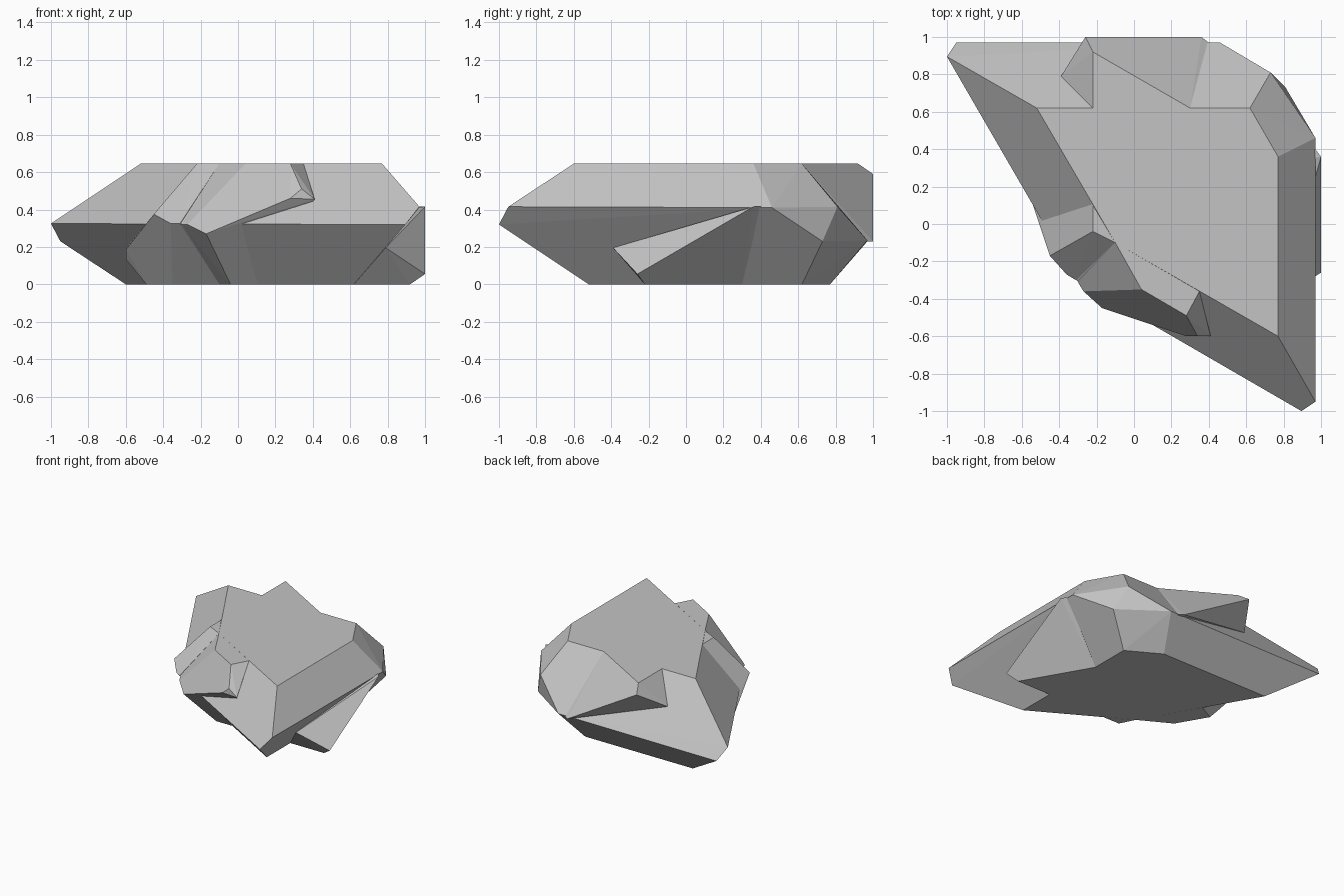
import bpy
import bmesh
import math

cube = bpy.data.objects.get("Cube")
if cube:
    bpy.data.objects.remove(cube, do_unlink=True)

H = 0.645  # slab height

stone = bpy.data.materials.new("stone_grey")
stone.use_nodes = True
grey = (0.55, 0.55, 0.55, 1)
stone.diffuse_color = grey
bsdf = stone.node_tree.nodes["Principled BSDF"]
bsdf.inputs["Base Color"].default_value = grey
bsdf.inputs["Roughness"].default_value = 0.9


def flipped(points):
    """Half turn about the horizontal diagonal axis at mid height."""
    return [(y, x, H - z) for x, y, z in points]


def chunk(name, points):
    """Faceted convex rock chunk around the given corners."""
    bm = bmesh.new()
    for p in points:
        bm.verts.new(p)
    hull = bmesh.ops.convex_hull(bm, input=bm.verts[:])
    loose = {g for g in hull["geom_interior"] + hull["geom_unused"]
             if isinstance(g, bmesh.types.BMVert)}
    bmesh.ops.delete(bm, geom=list(loose), context='VERTS')
    bmesh.ops.dissolve_limit(bm, angle_limit=math.radians(2),
                             verts=bm.verts[:], edges=bm.edges[:])
    bmesh.ops.recalc_face_normals(bm, faces=bm.faces[:])
    mesh = bpy.data.meshes.new(name)
    bm.to_mesh(mesh)
    bm.free()
    mesh.materials.append(stone)
    obj = bpy.data.objects.new(name, mesh)
    bpy.context.collection.objects.link(obj)
    return obj


# Main slab: half of its corners, completed by the half turn
core = [(-0.52, 0.62, H), (-0.10, -0.10, H), (0.77, -0.60, H),
        (0.77, 0.36, H), (0.62, 0.62, H),
        (-1.0, 0.895, 0.325), (0.97, -0.95, 0.415),
        (0.97, 0.46, 0.41), (0.73, 0.81, 0.415),
        (-0.305, -0.305, H / 2)]
chunk("rock_core", core + flipped(core))

# Wedge leaning out of the back, and its twin low on the right
wedge = [(-0.22, 0.62, H), (-0.22, 0.92, H), (0.30, 0.62, H),
         (-0.26, 1.0, 0.59), (0.36, 1.0, 0.23), (0.40, 0.97, 0.23),
         (-0.39, 0.79, 0.45), (0.30, 0.60, 0.25)]
chunk("back_wedge", wedge)
chunk("side_wedge", flipped(wedge))

# Buttress on the blunt corner, and its twin along the front
buttress = [(-0.22, 0.10, H), (-0.22, -0.04, H), (-0.10, -0.10, H),
            (-0.45, -0.17, 0.375), (-0.36, -0.27, 0.325),
            (-0.31, -0.30, 0.325),
            (-0.60, 0.28, 0.185), (-0.60, 0.34, 0.135),
            (-0.60, 0.41, 0.19),
            (-0.35, 0.04, 0), (-0.49, 0.28, 0), (-0.36, 0.35, 0),
            (-0.10, -0.10, 0)]
chunk("corner_buttress", buttress)
chunk("front_buttress", flipped(buttress))
